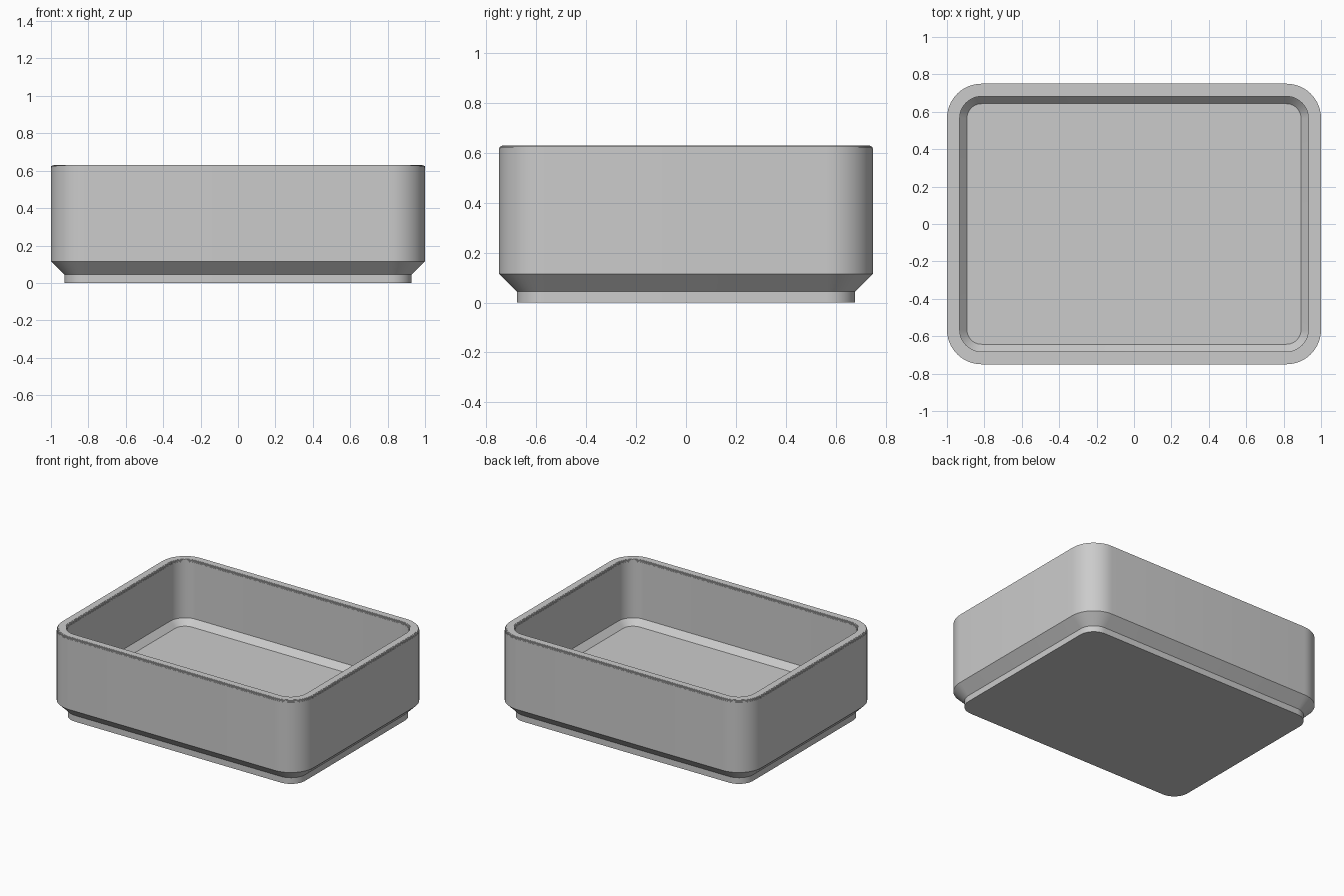
import bpy, bmesh, math

cube = bpy.data.objects.get("Cube")
if cube:
    bpy.data.objects.remove(cube, do_unlink=True)

HALF_X, HALF_Y, HEIGHT = 1.0, 0.75, 0.63
CORNER, WALL, LIP = 0.185, 0.068, 0.02
STEPS, LAYERS = 12, 4

grey = bpy.data.materials.new("plain_grey")
grey.use_nodes = True
colour = (0.6, 0.6, 0.6, 1)
grey.diffuse_color = colour
grey.node_tree.nodes["Principled BSDF"].inputs["Base Color"].default_value = colour


def ring(bm, inset, z):
    """Rounded rectangle of vertices, inset from the outer wall."""
    r = CORNER - inset
    verts = []
    for i, (sx, sy) in enumerate([(1, 1), (-1, 1), (-1, -1), (1, -1)]):
        for k in range(STEPS + 1):
            a = (i + k / STEPS) * math.pi / 2
            verts.append(bm.verts.new((sx * (HALF_X - CORNER) + r * math.cos(a),
                                       sy * (HALF_Y - CORNER) + r * math.sin(a), z)))
    return verts


# Rim edge rounded in fine layers, as (inset, height)
rim = []
for k in range(LAYERS):
    a, b = (math.pi / 2 * (k + s) / LAYERS for s in (0, 1))
    z = HEIGHT - LIP + LIP * math.sin(b)
    rim += [(LIP - LIP * math.cos(a), z), (LIP - LIP * math.cos(b), z)]

# Foot, flare, outer wall and rim, then inner wall and sloped floor edge
section = [(0.072, 0), (0.072, 0.044), (0, 0.115)] + rim
section += [(WALL - inset, z) for inset, z in reversed(rim)]
section += [(WALL, 0.215), (0.107, 0.173)]

bm = bmesh.new()
rings = [ring(bm, *p) for p in section]
for low, high in zip(rings, rings[1:]):
    n = len(low)
    for i in range(n):
        j = (i + 1) % n
        bm.faces.new((low[i], low[j], high[j], high[i]))
# Underside and floor
bm.faces.new(rings[0][::-1])
bm.faces.new(rings[-1])
bmesh.ops.recalc_face_normals(bm, faces=bm.faces)

mesh = bpy.data.meshes.new("storage_tray")
bm.to_mesh(mesh)
bm.free()
mesh.materials.append(grey)
tray = bpy.data.objects.new("storage_tray", mesh)
bpy.context.collection.objects.link(tray)
bpy.ops.object.select_all(action="DESELECT")
tray.select_set(True)
bpy.context.view_layer.objects.active = tray
bpy.ops.object.shade_smooth_by_angle(angle=math.radians(30))
